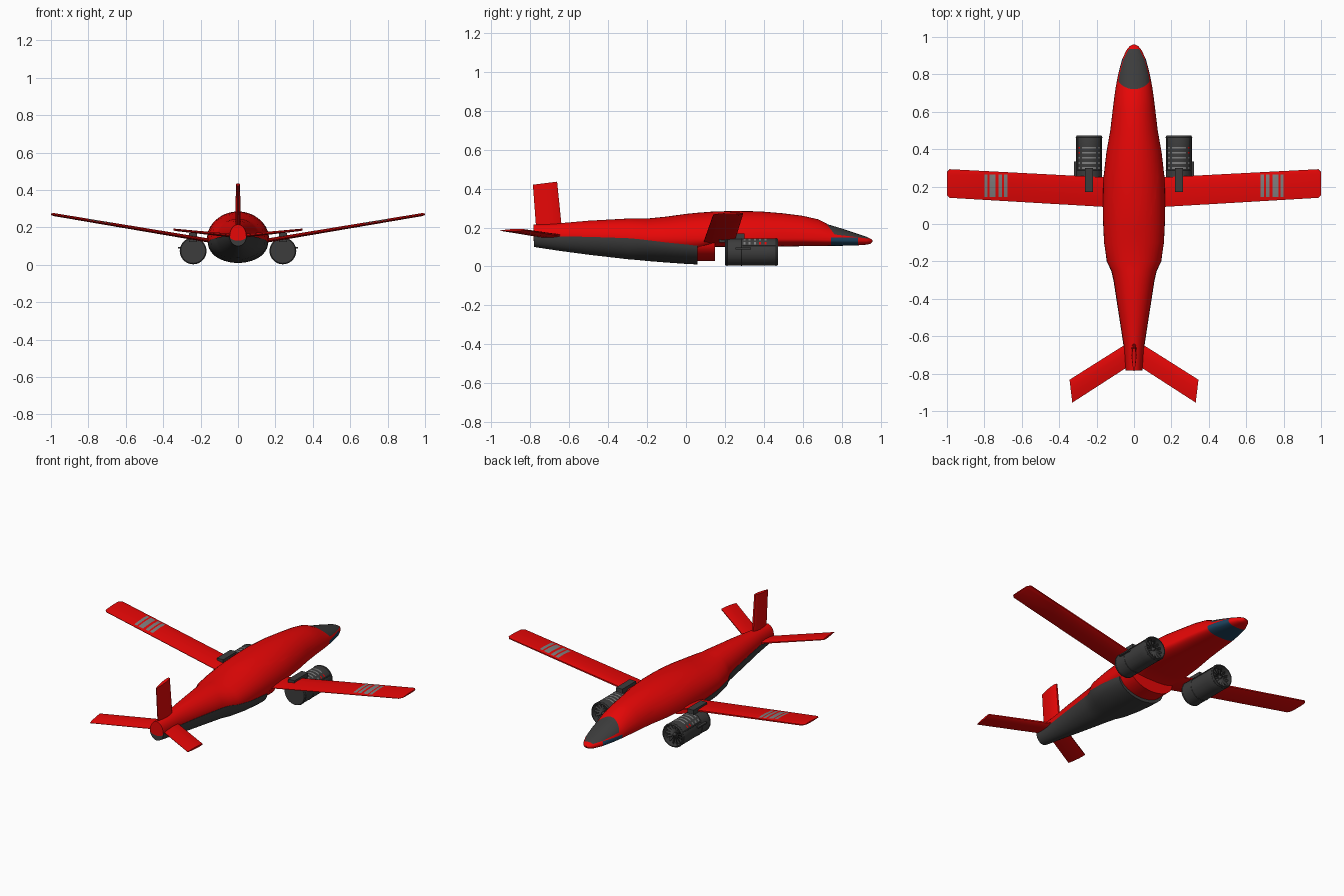
import bpy, bmesh, math
from mathutils import Vector, Matrix

if "Cube" in bpy.data.objects:
    bpy.data.objects.remove(bpy.data.objects["Cube"])


def material(name, r, g, b):
    m = bpy.data.materials.new(name)
    m.use_nodes = True
    m.diffuse_color = (r, g, b, 1)
    m.node_tree.nodes["Principled BSDF"].inputs["Base Color"].default_value = (r, g, b, 1)
    return m


RED = material("red_paint", 0.8, 0.002, 0.002)
GREY = material("dark_grey", 0.046, 0.046, 0.046)
BLUE = material("blue_glass", 0.012, 0.055, 0.11)
LIGHT = material("light_grey", 0.21, 0.21, 0.21)


def finish(name, bm, mats, angle=35):
    bmesh.ops.recalc_face_normals(bm, faces=bm.faces[:])
    mesh = bpy.data.meshes.new(name)
    bm.to_mesh(mesh)
    bm.free()
    obj = bpy.data.objects.new(name, mesh)
    bpy.context.collection.objects.link(obj)
    for m in mats:
        mesh.materials.append(m)
    bpy.ops.object.select_all(action='DESELECT')
    obj.select_set(True)
    bpy.context.view_layer.objects.active = obj
    bpy.ops.object.shade_smooth_by_angle(angle=math.radians(angle))


def loft(name, rings, mats, cuts=(), rule=None):
    """Skin closed rings of points, cap the ends, slice, colour by rule."""
    bm = bmesh.new()
    rows = [[bm.verts.new(p) for p in ring] for ring in rings]
    n = len(rows[0])
    for a, b in zip(rows, rows[1:]):
        for i in range(n):
            j = (i + 1) % n
            bm.faces.new((a[i], a[j], b[j], b[i]))
    bm.faces.new(rows[0])
    bm.faces.new(rows[-1])
    bmesh.ops.recalc_face_normals(bm, faces=bm.faces[:])
    for co, no in cuts:
        bmesh.ops.bisect_plane(bm, geom=bm.verts[:] + bm.edges[:] + bm.faces[:],
                               plane_co=co, plane_no=no)
    if rule:
        bm.normal_update()
        for f in bm.faces:
            f.material_index = rule(f.calc_center_median(), f.normal)
    finish(name, bm, mats)


def box(name, centre, size, mat):
    bm = bmesh.new()
    bmesh.ops.create_cube(bm, size=1, matrix=Matrix.Translation(centre) @ Matrix.Diagonal((*size, 1)))
    finish(name, bm, [mat])


def foil(lead, trail, up, thick):
    """Thin symmetric aerofoil between a leading and a trailing point."""
    lead, trail, up = Vector(lead), Vector(trail), Vector(up)
    half = [(0.02, 0.4), (0.12, 0.8), (0.4, 1), (0.75, 0.7), (1, 0.15)]
    pts = half + [(u, -v) for u, v in reversed(half)]
    return [lead.lerp(trail, u) + up * (v * thick / 2) for u, v in pts]


def hull_ring(y, w, top, mid, low, n=40):
    ring = []
    for i in range(n):
        a = 2 * math.pi * i / n
        c, s = math.cos(a), math.sin(a)
        if s < 0:   # squarer underside
            c = math.copysign(abs(c) ** 0.75, c)
        ring.append((w * c, y, mid + s * (top - mid if s > 0 else mid - low)))
    return ring


def belly_ring(y, w, mid, low, n=24):
    return [(w * math.cos(math.pi * i / n), y, mid - (mid - low) * math.sin(math.pi * i / n))
            for i in range(n + 1)]


# Fuselage: y, half width, top, waist, bottom
hull = [(-0.783, 0.044, 0.215, 0.155, 0.13), (-0.65, 0.054, 0.222, 0.155, 0.12),
        (-0.5, 0.077, 0.235, 0.152, 0.115), (-0.3, 0.108, 0.246, 0.145, 0.09),
        (-0.25, 0.12, 0.246, 0.142, 0.08), (-0.2, 0.145, 0.246, 0.14, 0.07),
        (-0.1, 0.16, 0.256, 0.14, 0.06), (0, 0.165, 0.27, 0.14, 0.06), (0.06, 0.166, 0.276, 0.14, 0.06),
        (0.14, 0.166, 0.282, 0.14, 0.1), (0.25, 0.163, 0.285, 0.14, 0.1),
        (0.38, 0.148, 0.283, 0.14, 0.1), (0.5, 0.127, 0.273, 0.14, 0.102),
        (0.6, 0.115, 0.26, 0.14, 0.104), (0.68, 0.105, 0.242, 0.138, 0.104),
        (0.73, 0.098, 0.216, 0.136, 0.105), (0.8, 0.085, 0.195, 0.134, 0.106),
        (0.88, 0.064, 0.168, 0.132, 0.108), (0.93, 0.04, 0.152, 0.13, 0.112),
        (0.95, 0.024, 0.142, 0.13, 0.117), (0.96, 0.006, 0.133, 0.13, 0.127)]
X, Y, Z = Vector((1, 0, 0)), Vector((0, 1, 0)), Vector((0, 0, 1))
# Windscreen: behind the raked front edge, above the sill, short of the nose tip
screen = [(Vector((0, 0.725, 0.215)), Vector((0, 0.065, 0.05))),
          (Vector((0, 0.75, 0.166)), Vector((0, 0.022, 0.18))),
          (Y * 0.935, -Y)]
cuts = screen + [(Y * 0.745, Y), (Y * 0.885, Y), (Z * 0.148, Z)]


def hull_colour(c, n):
    if all((c - co).dot(no) > 0 for co, no in screen):
        return 1
    return 2 if 0.745 < c.y < 0.885 and c.z < 0.148 else 0


loft("fuselage", [hull_ring(*s) for s in hull], [RED, GREY, BLUE], cuts, hull_colour)

# Belly tub and the collar in front of it
tub = [(-0.782, 0.046, 0.155, 0.1), (-0.65, 0.056, 0.154, 0.08), (-0.5, 0.079, 0.152, 0.06),
       (-0.3, 0.11, 0.145, 0.037), (-0.25, 0.122, 0.141, 0.033), (-0.2, 0.146, 0.135, 0.028),
       (-0.1, 0.159, 0.123, 0.02), (0, 0.16, 0.113, 0.013), (0.06, 0.156, 0.106, 0.01)]
loft("belly_tub", [belly_ring(*s) for s in tub], [GREY])
loft("belly_collar", [belly_ring(y, 0.15, 0.12, 0.028) for y in (0.05, 0.15)], [RED])

# Wing marking bars, as spans along the wing
bars = [(0.675, 0.695), (0.705, 0.725), (0.74, 0.772), (0.782, 0.8)]
wing_cuts = [(Y * 0.145, Y), (Y * 0.265, Y)]


def wing_colour(c, n):
    hit = any(a < abs(c.x) < b for a, b in bars)
    return 1 if hit and n.z > 0.2 and 0.145 < c.y < 0.265 else 0


def rod(name, points, radius, mat):
    curve = bpy.data.curves.new(name, 'CURVE')
    curve.dimensions = '3D'
    curve.bevel_depth = radius
    curve.bevel_resolution = 1
    spline = curve.splines.new('POLY')
    spline.points.add(len(points) - 1)
    for p, co in zip(spline.points, points):
        p.co = (*co, 1)
    curve.materials.append(mat)
    obj = bpy.data.objects.new(name, curve)
    bpy.context.collection.objects.link(obj)


louvres = [0.295 + 0.027 * k for k in range(5)]


def engine(side, s):
    ex, ez = s * 0.24, 0.074

    def around(r, deg, y):
        a = math.radians(deg)
        return (ex + r * math.cos(a), y, ez + r * math.sin(a))

    def nacelle_colour(c, n):
        # Light louvres on the crown and shoulders, a red fleck on the outer side
        off = (c.x - ex) * s
        if n.z > 0.3 and any(y < c.y < y + 0.01 for y in louvres):
            if 0.048 < off < 0.058 and c.y > 0.37:
                return 2
            if abs(off) < 0.038 or 0.048 < abs(off) < 0.058:
                return 1
        return 0

    # Nacelle with a recessed intake
    shell = [(0.2, 0.066), (0.205, 0.07), (0.465, 0.07), (0.473, 0.067), (0.473, 0.062), (0.435, 0.06)]
    slices = [(Y * (y + d), Y) for y in louvres for d in (0, 0.01)]
    slices += [(X * (ex + t * d), X) for d in (0.038, 0.048, 0.058) for t in (-1, 1)]
    loft(side + "_engine_nacelle", [[around(r, d, y) for d in range(0, 360, 10)] for y, r in shell],
         [GREY, LIGHT, RED], slices, nacelle_colour)
    # Fan blades and hub
    bm = bmesh.new()
    for k in range(14):
        turn = Matrix.Translation((ex, 0.447, ez)) @ Matrix.Rotation(math.tau * k / 14, 4, 'Y')
        blade = turn @ Matrix.Translation((0.036, 0, 0)) @ Matrix.Rotation(0.6, 4, 'X')
        bmesh.ops.create_cube(bm, size=1, matrix=blade @ Matrix.Diagonal((0.05, 0.003, 0.012, 1)))
    hub = Matrix.Translation((ex, 0.452, ez)) @ Matrix.Rotation(-math.pi / 2, 4, 'X')
    bmesh.ops.create_cone(bm, cap_ends=True, segments=20, radius1=0.016, radius2=0.004,
                          depth=0.034, matrix=hub)
    finish(side + "_engine_fan", bm, [GREY])
    # Rails beside the louvres and bands round the shell
    for d in (28, 152):
        rod(side + "_nacelle_rail", [around(0.07, d, 0.29), around(0.07, d, 0.46)], 0.003, GREY)
    for y in (0.21, 0.285, 0.462):
        rod(side + "_nacelle_band", [around(0.069, d, y) for d in range(0, 361, 10)], 0.003, GREY)
    # Pylon and outboard stub
    box(side + "_pylon", (ex, 0.235, 0.146), (0.042, 0.13, 0.046), GREY)
    box(side + "_engine_stub", (s * 0.313, 0.295, 0.092), (0.016, 0.08, 0.008), GREY)


for side, s in (("left", 1), ("right", -1)):
    span = [(X * (s * v), X) for bar in bars for v in bar]
    up = Vector((-s * 0.16, 0, 1)).normalized()
    loft(side + "_wing", [foil((s * 0.1, 0.25, 0.122), (s * 0.1, 0.088, 0.118), up, 0.022),
                          foil((s * 0.985, 0.296, 0.27), (s * 0.985, 0.14, 0.266), up, 0.016),
                          foil((s, 0.28, 0.272), (s, 0.155, 0.269), up, 0.008)],
         [RED, LIGHT], wing_cuts + span, wing_colour)
    loft(side + "_tailplane", [foil((s * 0.02, -0.625, 0.156), (s * 0.02, -0.755, 0.152), Z, 0.02),
                               foil((s * 0.345, -0.83, 0.189), (s * 0.33, -0.955, 0.184), Z, 0.012)], [RED])
    engine(side, s)

# Tail fin
loft("tail_fin", [foil((0, -0.635, 0.19), (0, -0.77, 0.19), X, 0.03),
                  foil((0, -0.66, 0.436), (0, -0.787, 0.42), X, 0.022)], [RED])
